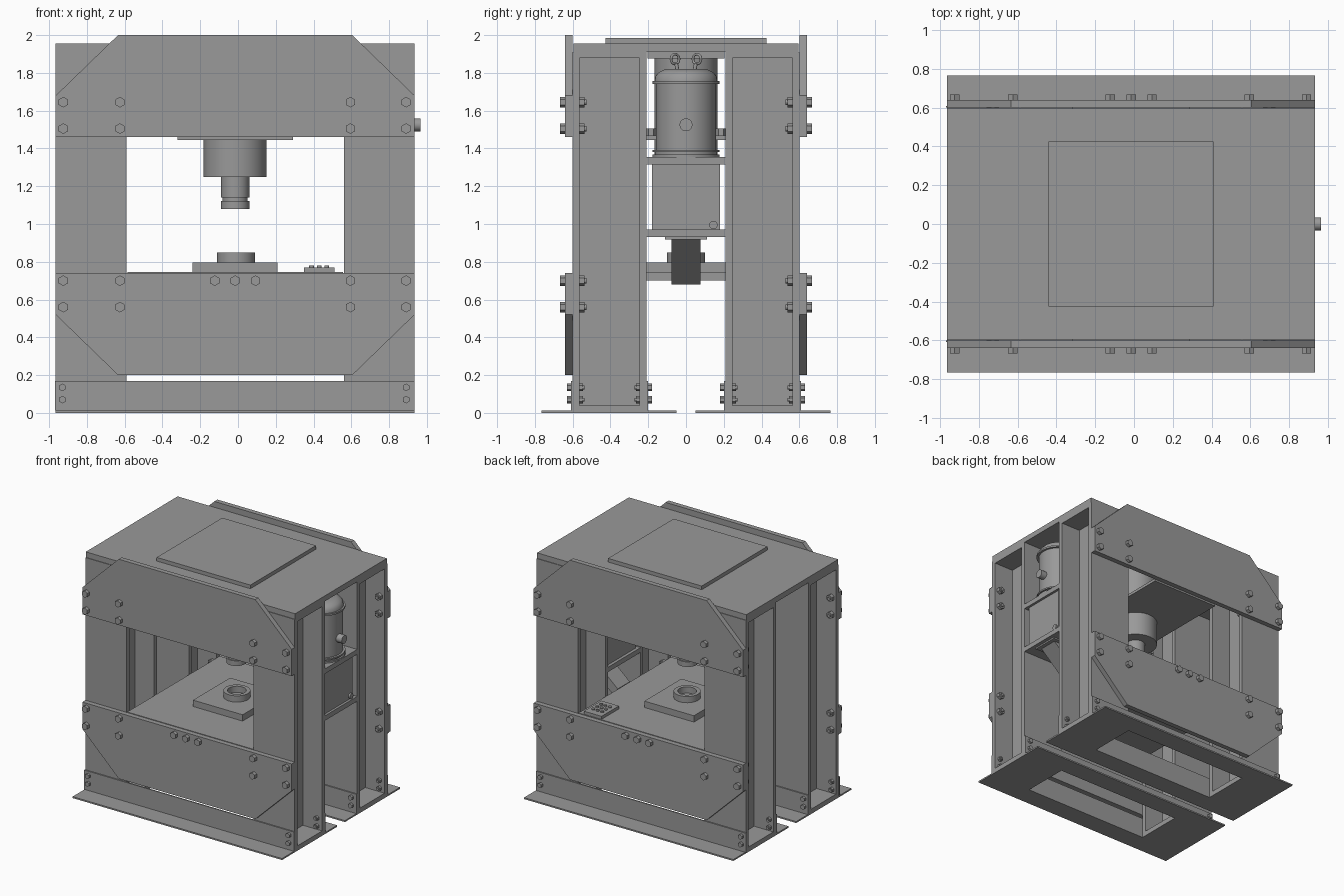
import bpy, bmesh, math
from mathutils import Matrix, Vector

cube = bpy.data.objects.get("Cube")
if cube:
    bpy.data.objects.remove(cube, do_unlink=True)

CX = -0.015  # centre line of the frame
SIDES = (-1, 1)

grey = bpy.data.materials.new("machine grey")
grey.use_nodes = True
grey.diffuse_color = (0.32, 0.32, 0.32, 1)
grey.node_tree.nodes["Principled BSDF"].inputs["Base Color"].default_value = grey.diffuse_color


def finish(name, bm, smooth=False):
    bmesh.ops.recalc_face_normals(bm, faces=bm.faces)
    mesh = bpy.data.meshes.new(name)
    bm.to_mesh(mesh)
    bm.free()
    mesh.materials.append(grey)
    obj = bpy.data.objects.new(name, mesh)
    bpy.context.collection.objects.link(obj)
    if smooth:
        bpy.ops.object.select_all(action="DESELECT")
        obj.select_set(True)
        bpy.context.view_layer.objects.active = obj
        bpy.ops.object.shade_smooth_by_angle(angle=math.radians(35))
    return obj


def boxes(name, *spans):
    """One object from (x0, x1, y0, y1, z0, z1) blocks, x from the centre line."""
    bm = bmesh.new()
    for x0, x1, y0, y1, z0, z1 in spans:
        size = Matrix.Diagonal((abs(x1 - x0), abs(y1 - y0), abs(z1 - z0), 1))
        place = Matrix.Translation((CX + (x0 + x1) / 2, (y0 + y1) / 2, (z0 + z1) / 2))
        bmesh.ops.create_cube(bm, size=1, matrix=place @ size)
    return finish(name, bm)


def add_rod(bm, start, end, radius, sides):
    a, b = Vector(start), Vector(end)
    turn = (b - a).to_track_quat("Z", "Y").to_matrix().to_4x4()
    bmesh.ops.create_cone(bm, cap_ends=True, segments=sides, radius1=radius, radius2=radius,
                          depth=(b - a).length, matrix=Matrix.Translation((a + b) / 2) @ turn)


def rod(name, start, end, radius, sides=32):
    bm = bmesh.new()
    add_rod(bm, start, end, radius, sides)
    return finish(name, bm, True)


def lathe(name, profile, x, y=0, steps=48):
    """Turn (radius, z) points about a vertical axis."""
    bm = bmesh.new()
    verts = [bm.verts.new((x + r, y, z)) for r, z in profile]
    edges = [bm.edges.new(pair) for pair in zip(verts, verts[1:])]
    bmesh.ops.spin(bm, geom=verts + edges, cent=(x, y, 0), axis=(0, 0, 1),
                   angle=math.tau, steps=steps, use_merge=True)
    bmesh.ops.remove_doubles(bm, verts=bm.verts, dist=0.0005)
    return finish(name, bm, True)


def prism(name, outline, axis, low, high):
    """Extrude a 2D outline in (x, z) along y between low and high."""
    bm = bmesh.new()
    face = bm.faces.new([bm.verts.new((CX + x, low, z)) for x, z in outline])
    out = bmesh.ops.extrude_face_region(bm, geom=[face])["geom"]
    bmesh.ops.translate(bm, vec=Vector(axis) * (high - low),
                        verts=[v for v in out if isinstance(v, bmesh.types.BMVert)])
    return finish(name, bm)


def bolt(bm, x, z, y_head, y_nut, out, radius):
    """Hex head facing out, a hex nut behind it and a shank end."""
    height = radius
    add_rod(bm, (CX + x, y_head, z), (CX + x, y_head + out * height, z), radius, 6)
    add_rod(bm, (CX + x, y_nut, z), (CX + x, y_nut - out * height, z), radius, 6)
    add_rod(bm, (CX + x, y_head, z), (CX + x, y_nut - out * height * 1.4, z), radius * 0.5, 12)


# Four I-section columns with closed ends
for sx in SIDES:
    for sy in SIDES:
        boxes(f"column_{'left' if sx > 0 else 'right'}_{'back' if sy > 0 else 'front'}",
              (sx * .575, sx * .95, sy * .565, sy * .6, .012, 1.91),
              (sx * .575, sx * .95, sy * .21, sy * .245, .012, 1.91),
              (sx * .75, sx * .775, sy * .245, sy * .565, .04, 1.88),
              (sx * .575, sx * .95, sy * .245, sy * .565, .012, .04),
              (sx * .575, sx * .95, sy * .245, sy * .565, 1.88, 1.91))

# Base frames: foot plate with a central opening, and upright legs
for sy, side in zip(SIDES, ("front", "back")):
    boxes(f"foot_plate_{side}",
          (-.95, .95, sy * .6, sy * .765, 0, .012),
          (-.95, .95, sy * .05, sy * .21, 0, .012),
          (-.95, -.575, sy * .21, sy * .6, 0, .012),
          (.575, .95, sy * .21, sy * .6, 0, .012))
    boxes(f"base_rail_{side}",
          (-.955, .95, sy * .6, sy * .61, .012, .17),
          (-.95, .95, sy * .2, sy * .21, .012, .17))

# Chamfered tie plates joining the columns
lower = [(-.95, .74), (-.95, .52), (-.62, .2), (.62, .2), (.95, .52), (.95, .74)]
upper = [(x, 2.2 - z) for x, z in lower]
for sy, side in zip(SIDES, ("front", "back")):
    prism(f"lower_tie_plate_{side}", lower, (0, sy, 0), sy * .6, sy * .6 + .04)
    prism(f"upper_tie_plate_{side}", upper, (0, sy, 0), sy * .6, sy * .6 + .04)

# Hex bolts through the tie plates and base rails
bm = bmesh.new()
for sy in SIDES:
    for z in (.56, .7, 1.505, 1.645):
        for x in (-.91, -.61, .61, .905):
            bolt(bm, x, z, sy * .64, sy * .565, sy, .028)
    for x in (-.108, 0, .108):
        bolt(bm, x, .7, sy * .64, sy * .6, sy, .028)
    for z in (.07, .135):
        for x in (-.915, .905):
            bolt(bm, x, z, sy * .61, sy * .565, sy, .02)
            bolt(bm, x, z, sy * .2, sy * .245, -sy, .02)
finish("frame_bolts", bm)

# Crown
boxes("top_plate", (-.95, .95, -.595, .595, 1.91, 1.955))
boxes("crown_pad", (-.425, .425, -.425, .425, 1.955, 1.985))
boxes("cylinder_mount_plate", (-.305, .305, -.6, .6, 1.445, 1.468))
boxes("cylinder_top_plate", (-.21, .21, -.205, .205, 1.875, 1.91))

# Hydraulic cylinder, ram and mount bolts
rod("cylinder_body", (CX, 0, 1.25), (CX, 0, 1.88), .167, 48)
lathe("ram", [(0, 1.26), (.075, 1.26), (.075, 1.14), (.066, 1.14), (.066, 1.122),
              (.075, 1.122), (.075, 1.08), (0, 1.08)], CX)
bm = bmesh.new()
for sx in SIDES:
    for sy in SIDES:
        add_rod(bm, (CX + sx * .19, sy * .185, 1.468), (CX + sx * .19, sy * .185, 1.505), .025, 6)
finish("mount_bolts", bm)

# Work bed, anvil plate and ring
boxes("work_bed", (-.57, .57, -.6, .6, .7, .745))
boxes("anvil_plate", (-.225, .225, -.24, .24, .745, .797))
lathe("anvil_ring", [(.07, .797), (.1, .797), (.1, .848), (.07, .848), (.07, .797)], CX + .005)

# Control pad with buttons
boxes("control_pad", (.365, .525, .37, .595, .745, .77))
bm = bmesh.new()
for x in (.39, .43, .47):
    for y in (.43, .48, .53):
        add_rod(bm, (x, y, .77), (x, y, .78), .013, 16)
finish("control_buttons", bm, True)

# Pump unit between the left columns: shelves, tank and brace
boxes("motor_shelf", (.575, .95, -.21, .21, 1.315, 1.355))
boxes("tank_shelf", (.575, .95, -.21, .21, .93, .97))
boxes("oil_tank", (.6, .93, -.18, .18, .97, 1.315))
rod("tank_plug", (.9, .145, .995), (.93, .145, .995), .022, 16)
prism("shelf_brace", [(.58, .68), (.62, .68), (.89, .92), (.89, .93), (.8, .93), (.58, .74)],
      (0, 1, 0), -.078, .078)
boxes("brace_pad", (.6, .92, -.11, .11, .918, .93))

# Motor with rims, domed cap, terminal boss and lifting eyes
MX = .757
lathe("motor", [(0, 1.355), (.178, 1.355), (.178, 1.368), (.165, 1.368), (.165, 1.38),
                (.178, 1.38), (.178, 1.392), (.16, 1.392), (.16, 1.742), (.178, 1.742),
                (.178, 1.757), (.165, 1.757), (.162, 1.782), (.145, 1.803),
                (.11, 1.82), (0, 1.82)], MX)
rod("motor_boss", (.88, 0, 1.525), (.965, 0, 1.525), .034)
for sy, side in zip(SIDES, ("front", "back")):
    rod(f"lifting_eye_stem_{side}", (MX, sy * .045, 1.81), (MX, sy * .052, 1.85), .01, 12)
    bpy.ops.mesh.primitive_torus_add(major_radius=.026, minor_radius=.007, major_segments=24,
                                     minor_segments=8, location=(MX, sy * .058, 1.873),
                                     rotation=(math.pi / 2, 0, math.radians(sy * 55)))
    eye = bpy.context.object
    eye.name = f"lifting_eye_{side}"
    eye.data.materials.append(grey)
    bpy.ops.object.shade_smooth()
